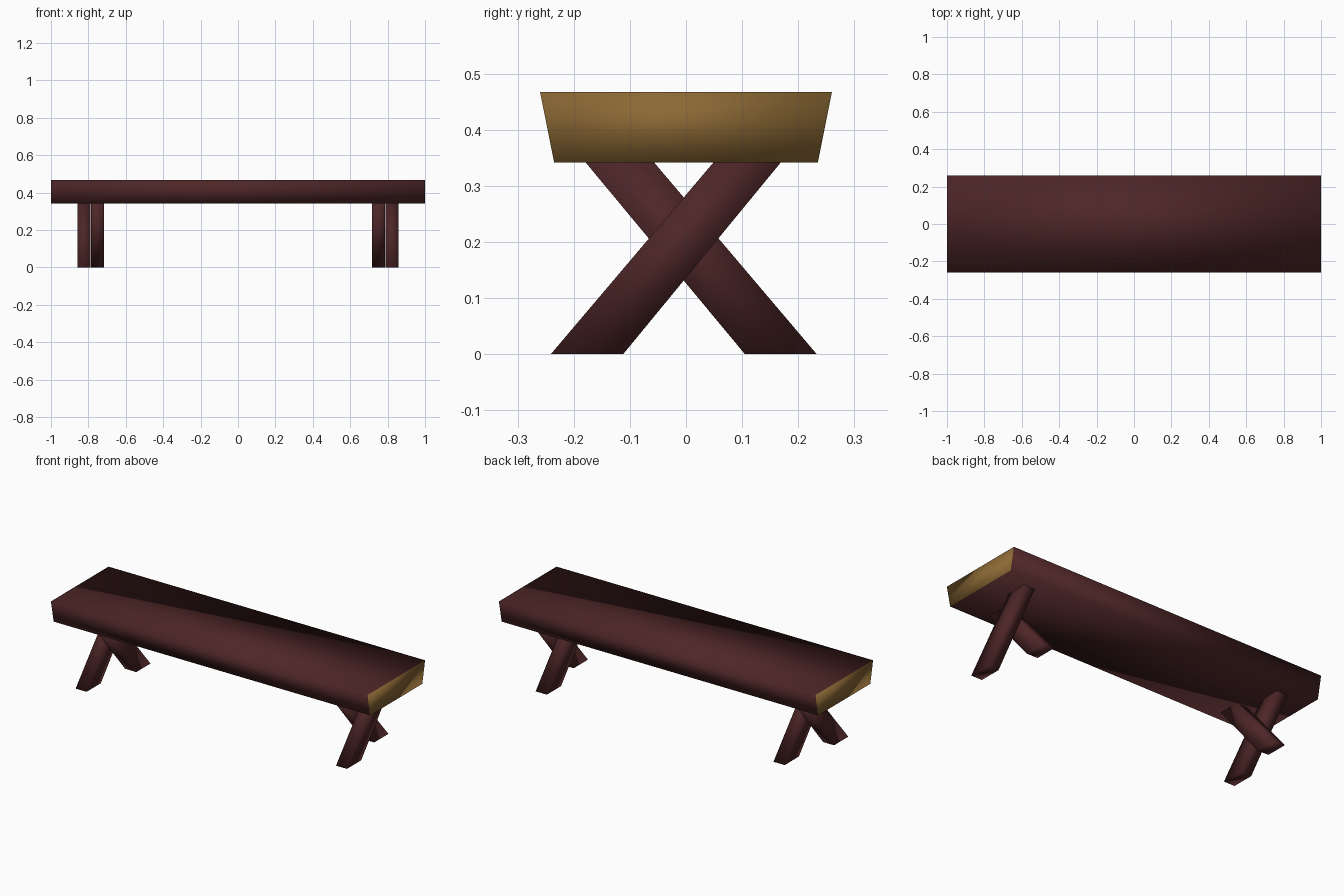
import bpy, bmesh

if "Cube" in bpy.data.objects:
    bpy.data.objects.remove(bpy.data.objects["Cube"])


def material(name, rgb):
    m = bpy.data.materials.new(name)
    m.diffuse_color = (*rgb, 1)
    m.use_nodes = True
    m.node_tree.nodes["Principled BSDF"].inputs["Base Color"].default_value = m.diffuse_color
    return m


brown = material("dark brown wood", (0.075, 0.019, 0.020))
gold = material("golden end grain", (0.26, 0.14, 0.035))


def prism(name, profile, x0, x1, mats, cap_index=0):
    """Extrude a (y, z) profile along x; the two caps get cap_index."""
    bm = bmesh.new()
    a = [bm.verts.new((x0, y, z)) for y, z in profile]
    b = [bm.verts.new((x1, y, z)) for y, z in profile]
    n = len(profile)
    for i in range(n):
        j = (i + 1) % n
        bm.faces.new((a[i], a[j], b[j], b[i]))
    for ring in (a, b):
        bm.faces.new(ring).material_index = cap_index
    bmesh.ops.recalc_face_normals(bm, faces=bm.faces)
    for f in bm.faces:
        f.smooth = True
    me = bpy.data.meshes.new(name)
    bm.to_mesh(me)
    bm.free()
    for m in mats:
        me.materials.append(m)
    ob = bpy.data.objects.new(name, me)
    bpy.context.collection.objects.link(ob)
    return ob


# Seat: tapered plank with golden ends
seat = [(-0.235, 0.342), (0.235, 0.342), (0.26, 0.467), (-0.26, 0.467)]
prism("seat", seat, -1, 1, [brown, gold], 1)

# Crossed legs, mirrored at both ends
outer = [(-0.241, 0), (-0.112, 0), (0.17, 0.343), (0.05, 0.343)]
inner = [(0.105, 0), (0.233, 0), (-0.058, 0.343), (-0.18, 0.343)]
for side, s in (("left", -1), ("right", 1)):
    prism(side + "_outer_leg", outer, s * 0.788, s * 0.857, [brown])
    prism(side + "_inner_leg", inner, s * 0.716, s * 0.787, [brown])
